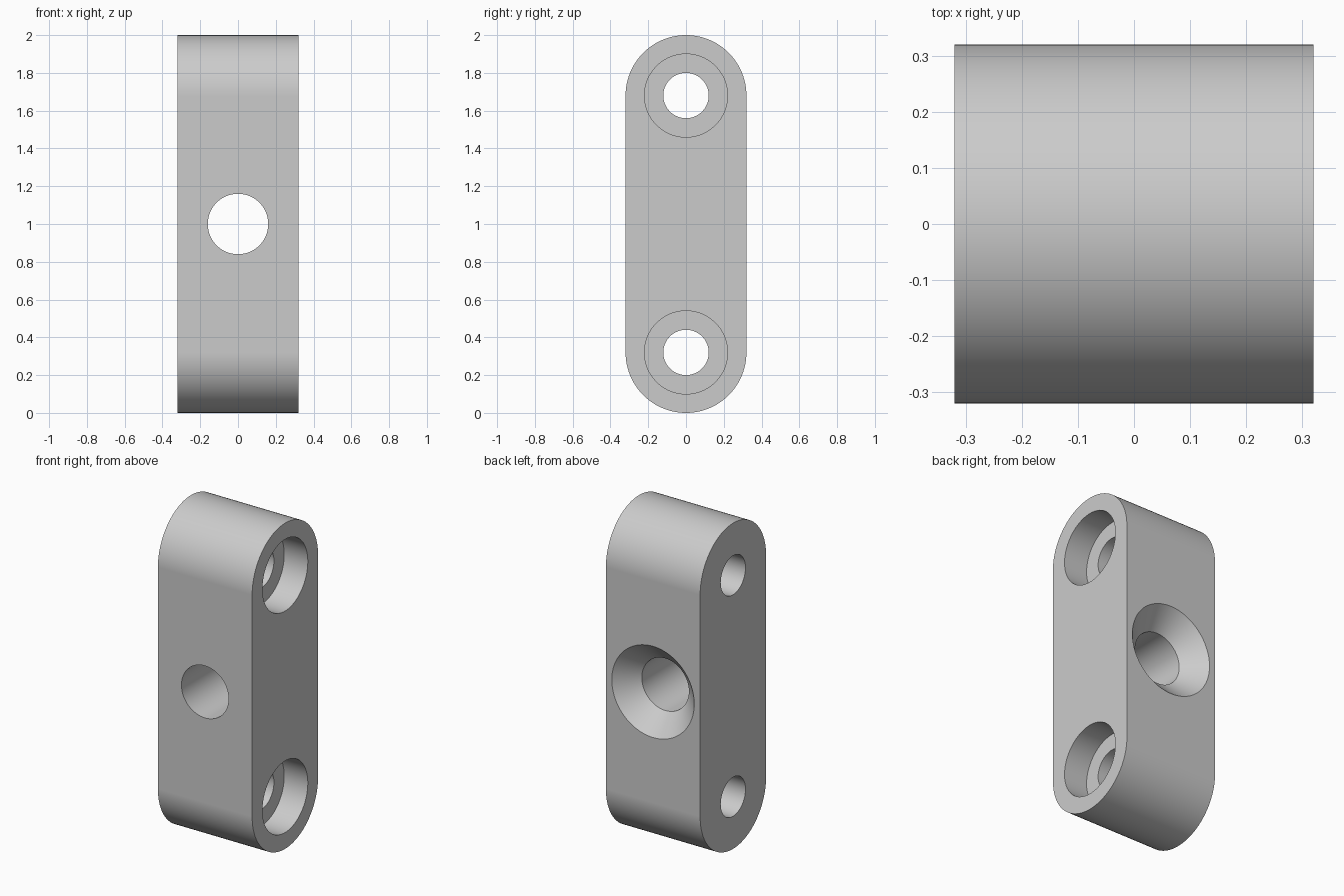
import bpy
import bmesh
from math import pi, sin, cos
from mathutils import Matrix

if "Cube" in bpy.data.objects:
    bpy.data.objects.remove(bpy.data.objects["Cube"])

R = 0.32            # half width and end radius
HOLES = (R, 2 - R)  # heights of the two cross holes
SEG = 96


def finish(name, bm):
    bmesh.ops.recalc_face_normals(bm, faces=bm.faces)
    mesh = bpy.data.meshes.new(name)
    bm.to_mesh(mesh)
    bm.free()
    obj = bpy.data.objects.new(name, mesh)
    bpy.context.collection.objects.link(obj)
    return obj


def lathe_cutter(name, profile, matrix):
    """Closed solid from (radius, height) rings around local z."""
    bm = bmesh.new()
    rings = [[bm.verts.new((r * cos(2 * pi * i / SEG), r * sin(2 * pi * i / SEG), h))
              for i in range(SEG)] for r, h in profile]
    for a, b in zip(rings, rings[1:]):
        for i in range(SEG):
            j = (i + 1) % SEG
            bm.faces.new((a[i], a[j], b[j], b[i]))
    bm.faces.new(rings[0])
    bm.faces.new(rings[-1])
    bm.transform(matrix)
    obj = finish(name, bm)
    obj.hide_render = True
    return obj


# Body: stadium outline extruded across x
bm = bmesh.new()
half = SEG // 2
outline = []
for centre, start in ((HOLES[1], 0), (HOLES[0], pi)):
    for i in range(half + 1):
        a = start + pi * i / half
        outline.append(bm.verts.new((-R, R * cos(a), centre + R * sin(a))))
side = bm.faces.new(outline)
new = bmesh.ops.extrude_face_region(bm, geom=[side])["geom"]
bmesh.ops.translate(bm, vec=(2 * R, 0, 0),
                    verts=[g for g in new if isinstance(g, bmesh.types.BMVert)])
body = finish("link_block", bm)

# Cutters: counterbored cross holes opening to +x, countersunk hole opening to the back
to_x = Matrix.Rotation(pi / 2, 4, "Y")
to_y = Matrix.Rotation(-pi / 2, 4, "X")
bore = [(0.12, -0.5), (0.12, 0.16), (0.22, 0.16), (0.22, 0.5)]
sink = [(0.16, -0.5), (0.16, R - 0.12), (0.28, R), (0.28, 0.5)]
cutters = [lathe_cutter("bore_cutter", bore, Matrix.Translation((0, 0, z)) @ to_x)
           for z in HOLES]
cutters.append(lathe_cutter("countersink_cutter", sink,
                            Matrix.Translation((0, 0, 1)) @ to_y))

for cutter in cutters:
    mod = body.modifiers.new(cutter.name, "BOOLEAN")
    mod.object = cutter
    mod.operation = "DIFFERENCE"
    mod.solver = "EXACT"

# Bake the cuts and drop the cutters
bpy.context.view_layer.update()
baked = bpy.data.meshes.new_from_object(
    body.evaluated_get(bpy.context.evaluated_depsgraph_get()))
body.modifiers.clear()
body.data = baked
baked.name = "link_block"
for cutter in cutters:
    bpy.data.objects.remove(cutter)

# Material
grey = bpy.data.materials.new("plain_grey")
grey.use_nodes = True
colour = (0.6, 0.6, 0.6, 1)
grey.diffuse_color = colour
grey.node_tree.nodes["Principled BSDF"].inputs["Base Color"].default_value = colour
baked.materials.clear()
baked.materials.append(grey)

# Smooth rounds with crisp edges and flat sides
bpy.ops.object.select_all(action="DESELECT")
body.select_set(True)
bpy.context.view_layer.objects.active = body
bpy.ops.object.shade_smooth_by_angle(angle=pi / 6)
weighted = body.modifiers.new("flat_sides", "WEIGHTED_NORMAL")
weighted.keep_sharp = True
